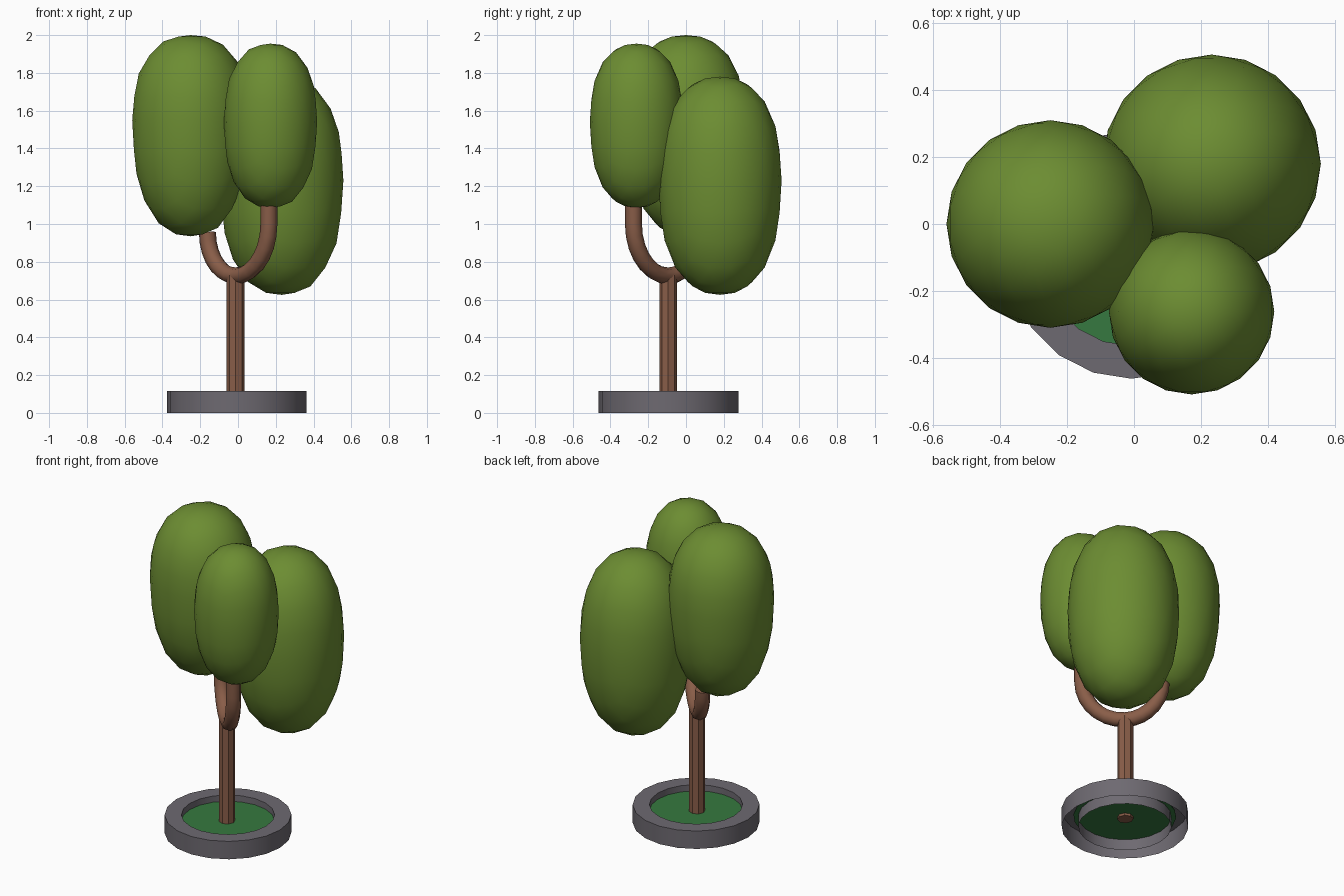
import bpy, bmesh, math
from mathutils import Vector

if "Cube" in bpy.data.objects:
    bpy.data.objects.remove(bpy.data.objects["Cube"])


def material(name, rgb):
    mat = bpy.data.materials.new(name)
    mat.use_nodes = True
    mat.diffuse_color = (*rgb, 1)
    mat.node_tree.nodes["Principled BSDF"].inputs["Base Color"].default_value = (*rgb, 1)
    return mat


LEAF = material("leaf green", (0.15, 0.265, 0.032))
BARK = material("bark brown", (0.25, 0.11, 0.065))
STONE = material("stone grey", (0.155, 0.143, 0.165))
GRASS = material("grass green", (0.037, 0.19, 0.05))

BASE = Vector((-0.007, -0.092, 0))
STEM = Vector((-0.013, -0.094, 0))


def finish(obj, mat, angle=40):
    obj.data.materials.clear()
    obj.data.materials.append(mat)
    bpy.ops.object.select_all(action="DESELECT")
    obj.select_set(True)
    bpy.context.view_layer.objects.active = obj
    bpy.ops.object.shade_smooth_by_angle(angle=math.radians(angle))


def add_mesh(name, bm, mat, location, angle=40):
    mesh = bpy.data.meshes.new(name)
    bm.to_mesh(mesh)
    bm.free()
    obj = bpy.data.objects.new(name, mesh)
    obj.location = location
    bpy.context.collection.objects.link(obj)
    finish(obj, mat, angle)
    return obj


def lathe(name, profile, sides, mat, location):
    """Revolve an open (radius, height) profile around z."""
    bm = bmesh.new()
    rings = []
    for r, z in profile:
        turns = [2 * math.pi * i / sides for i in range(sides)]
        rings.append([bm.verts.new((r * math.cos(a), r * math.sin(a), z)) for a in turns])
    for low, high in zip(rings, rings[1:]):
        for i in range(sides):
            j = (i + 1) % sides
            bm.faces.new((low[i], low[j], high[j], high[i]))
    return add_mesh(name, bm, mat, location)


def cylinder(name, radius, bottom, top, sides, mat, location):
    bm = bmesh.new()
    bmesh.ops.create_cone(bm, cap_ends=True, segments=sides, radius1=radius,
                          radius2=radius, depth=top - bottom)
    return add_mesh(name, bm, mat, location + Vector((0, 0, (top + bottom) / 2)))


def foliage(name, x, y, radius, bottom, widest, top, power=2.35):
    """Slightly boxy egg: a ball pushed out to a superellipse, stretched up and down."""
    bm = bmesh.new()
    bmesh.ops.create_icosphere(bm, subdivisions=3, radius=1)
    for v in bm.verts:
        flat = math.hypot(v.co.x, v.co.y)
        v.co *= (flat ** power + abs(v.co.z) ** power) ** (-1 / power)
        v.co.x *= radius
        v.co.y *= radius
        v.co.z *= (top - widest) if v.co.z > 0 else (widest - bottom)
    return add_mesh(name, bm, LEAF, (x, y, widest), 80)


# Round planter, open underneath, with a grass bed
lathe("planter_ring", [(0.37, 0), (0.37, 0.115), (0.272, 0.115), (0.272, 0)], 20, STONE, BASE)
cylinder("grass_bed", 0.3, 0.07, 0.075, 20, GRASS, BASE)

# Trunk
cylinder("trunk", 0.047, 0.055, 0.73, 8, BARK, STEM)

# U-shaped branch: a short left arm, and a long right arm reaching into the foliage
path = []
steps = 7
for i in range(steps + 1):
    a = math.pi / 2 * (1 - i / steps)
    path.append((-0.215 * math.sin(a), 0.955 - 0.23 * math.cos(a)))
for i in range(1, steps + 1):
    a = math.pi / 2 * i / steps
    path.append((0.255 * math.sin(a), 1.0 - 0.275 * math.cos(a)))
path.append((0.255, 1.2))

heading = Vector((0.69, -0.72, 0)).normalized()
curve = bpy.data.curves.new("branch", "CURVE")
curve.dimensions = "3D"
curve.bevel_depth = 0.045
curve.bevel_resolution = 2
curve.use_fill_caps = True
spline = curve.splines.new("POLY")
spline.points.add(len(path) - 1)
for point, (along, height) in zip(spline.points, path):
    point.co = (*(STEM + heading * along + Vector((0, 0, height))), 1)
branch = bpy.data.objects.new("branch", curve)
bpy.context.collection.objects.link(branch)
bpy.ops.object.select_all(action="DESELECT")
branch.select_set(True)
bpy.context.view_layer.objects.active = branch
bpy.ops.object.convert(target="MESH")
finish(bpy.context.view_layer.objects.active, BARK, 50)

# Three foliage clumps
foliage("right_foliage", -0.25, 0.0, 0.31, 0.935, 1.55, 2.0)
foliage("front_foliage", 0.172, -0.262, 0.247, 1.085, 1.54, 1.955)
foliage("back_foliage", 0.232, 0.18, 0.326, 0.625, 1.23, 1.78)
